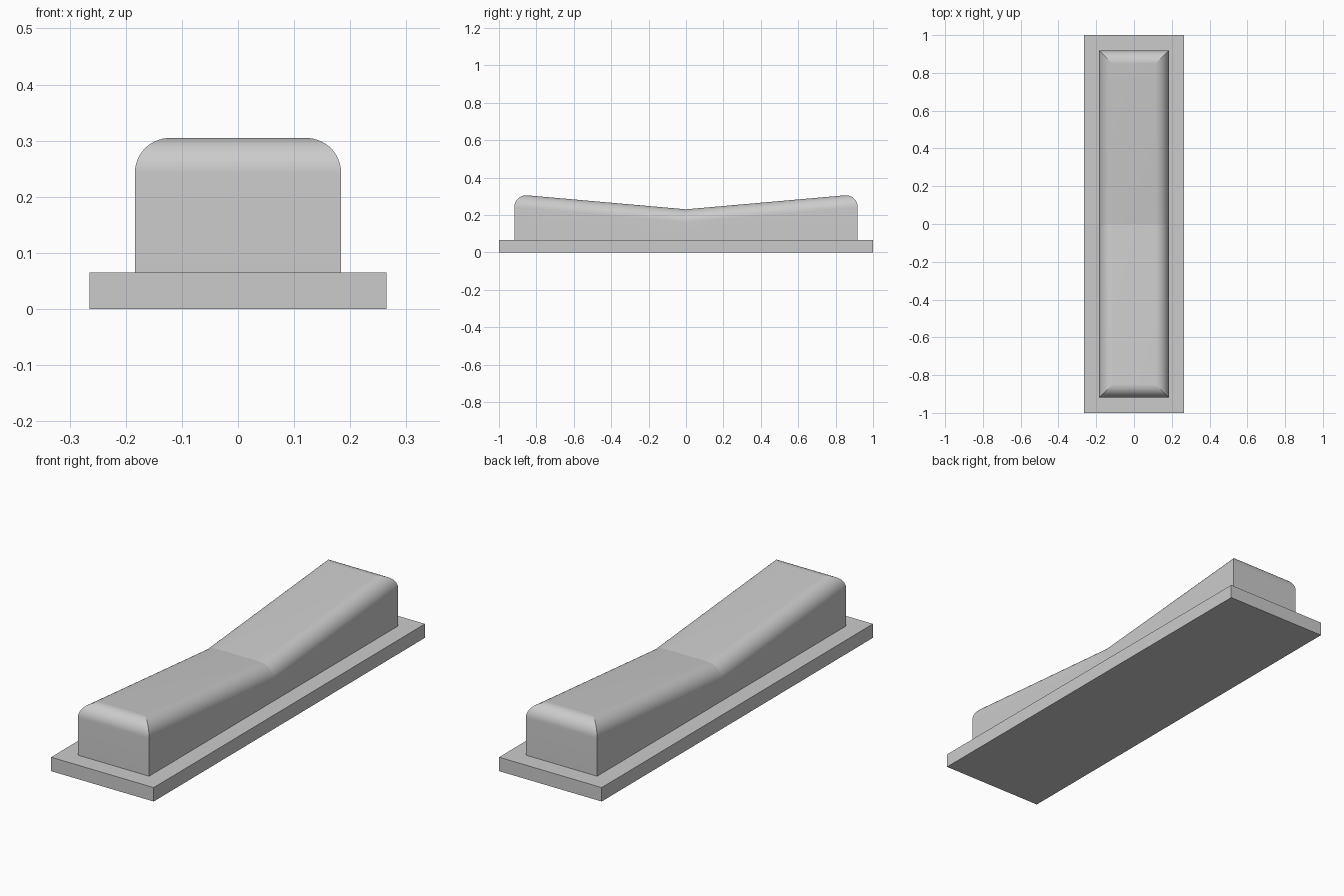
import bpy
import bmesh
import math

cube = bpy.data.objects.get("Cube")
if cube:
    bpy.data.objects.remove(cube, do_unlink=True)

grey = bpy.data.materials.new("plain grey")
grey.use_nodes = True
colour = (0.6, 0.6, 0.6, 1)
grey.diffuse_color = colour
grey.node_tree.nodes["Principled BSDF"].inputs["Base Color"].default_value = colour

BASE_X, BASE_Y, BASE_H = 0.265, 1.0, 0.065
BODY_X, BODY_Y = 0.184, 0.918
VALLEY, SLOPE, RADIUS, STEPS = 0.23, 0.088, 0.07, 16


def add_object(name, bm):
    bmesh.ops.recalc_face_normals(bm, faces=bm.faces)
    mesh = bpy.data.meshes.new(name)
    bm.to_mesh(mesh)
    bm.free()
    mesh.materials.append(grey)
    obj = bpy.data.objects.new(name, mesh)
    bpy.context.collection.objects.link(obj)
    return obj


# Flat base plate
bm = bmesh.new()
bmesh.ops.create_cube(bm, size=1)
for v in bm.verts:
    v.co.x *= 2 * BASE_X
    v.co.y *= 2 * BASE_Y
    v.co.z = (v.co.z + 0.5) * BASE_H
add_object("base_plate", bm)

# Body: stacked rings, inset along a quarter-circle, following a V-shaped top
bm = bmesh.new()
corners = [(-1, -1), (1, -1), (1, 0), (1, 1), (-1, 1), (-1, 0)]


def ring(inset, drop=None):
    verts = []
    for sx, sy in corners:
        y = sy * (BODY_Y - inset)
        z = BASE_H if drop is None else VALLEY + SLOPE * abs(y) - drop
        verts.append(bm.verts.new((sx * (BODY_X - inset), y, z)))
    return verts


rings = [ring(0)]
for i in range(STEPS + 1):
    a = math.pi / 2 * i / STEPS
    rings.append(ring(RADIUS * (1 - math.cos(a)), RADIUS * (1 - math.sin(a))))

for low, high in zip(rings, rings[1:]):
    for i in range(6):
        j = (i + 1) % 6
        bm.faces.new((low[i], low[j], high[j], high[i]))
    # Mitred corners and the valley stay crisp
    for a, b in zip(low, high):
        bm.edges.get((a, b)).smooth = False

# Two sloping top faces and the underside
top = rings[-1]
bm.faces.new((top[0], top[1], top[2], top[5]))
bm.faces.new((top[5], top[2], top[3], top[4]))
bm.edges.get((top[2], top[5])).smooth = False
bm.faces.new(rings[0])
for e in rings[0]:
    for edge in e.link_edges:
        edge.smooth = False
for f in bm.faces:
    f.smooth = True
add_object("sloped_body", bm)
